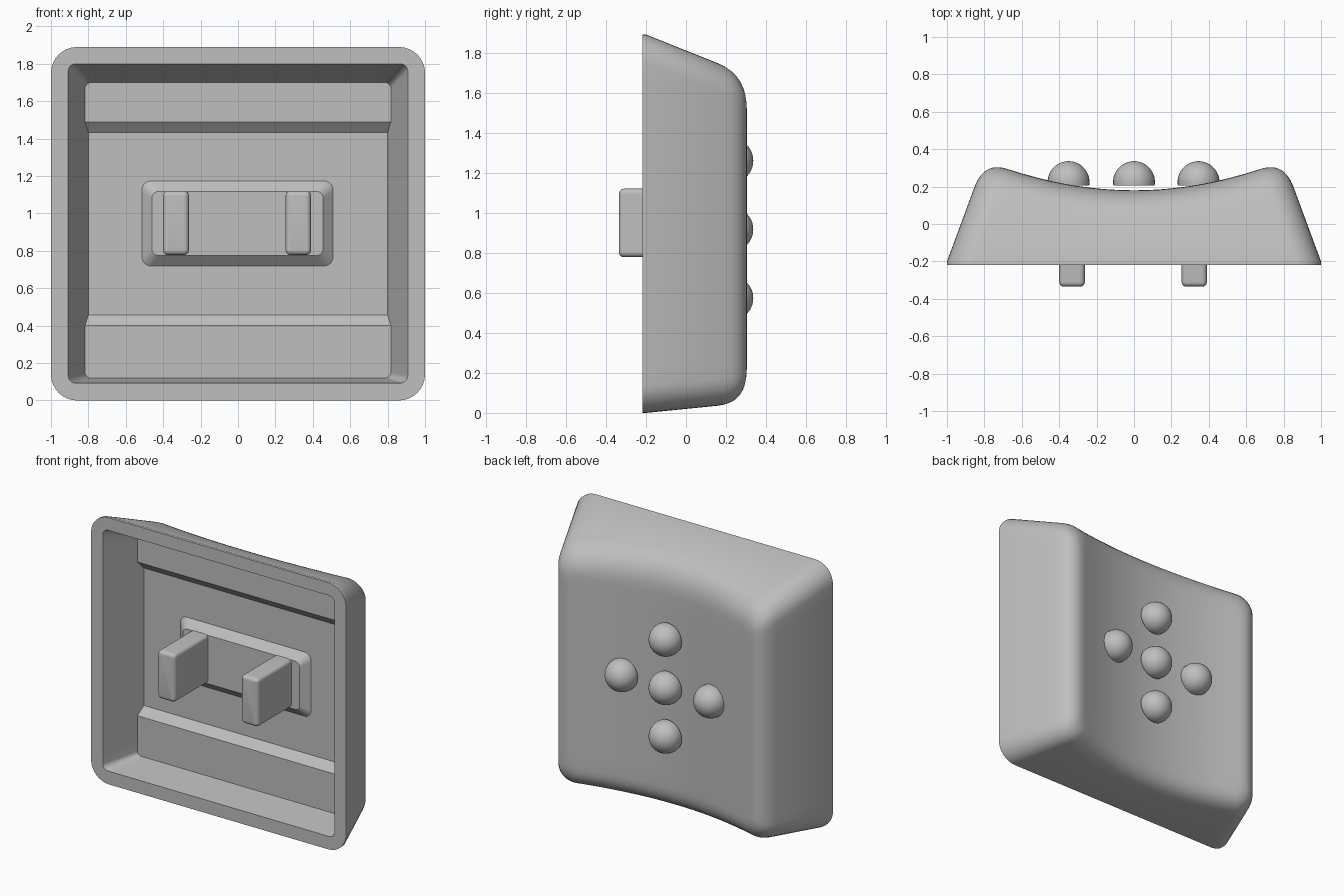
import bpy, bmesh, math
from mathutils import Vector

if "Cube" in bpy.data.objects:
    bpy.data.objects.remove(bpy.data.objects["Cube"])

grey = bpy.data.materials.new("light_grey")
grey.diffuse_color = (0.52, 0.52, 0.52, 1)
grey.use_nodes = True
grey.node_tree.nodes["Principled BSDF"].inputs["Base Color"].default_value = grey.diffuse_color


def finish(name, bm, angle=35):
    bmesh.ops.recalc_face_normals(bm, faces=bm.faces)
    me = bpy.data.meshes.new(name)
    bm.to_mesh(me)
    bm.free()
    me.materials.append(grey)
    ob = bpy.data.objects.new(name, me)
    bpy.context.collection.objects.link(ob)
    bpy.ops.object.select_all(action='DESELECT')
    ob.select_set(True)
    bpy.context.view_layer.objects.active = ob
    bpy.ops.object.shade_smooth_by_angle(angle=math.radians(angle))
    return ob


def rect(x0, x1, z0, z1, r, y, arc=8, side=20):
    """Rounded rectangle loop in the xz plane."""
    corners = [(x1 - r, z1 - r, 0), (x0 + r, z1 - r, 90),
               (x0 + r, z0 + r, 180), (x1 - r, z0 + r, 270)]
    arcs = []
    for cx, cz, a in corners:
        arcs.append([Vector((cx + r * math.cos(math.radians(a + 90 * i / arc)), y,
                             cz + r * math.sin(math.radians(a + 90 * i / arc))))
                     for i in range(arc + 1)])
    pts = []
    for k in range(4):
        p, q = arcs[k][-1], arcs[(k + 1) % 4][0]
        pts += arcs[k] + [p.lerp(q, i / side) for i in range(1, side)]
    return pts


def loft(name, rings, cap_start=False, cap_end=True, angle=35):
    bm = bmesh.new()
    loops = [[bm.verts.new(p) for p in ring] for ring in rings]
    n = len(loops[0])
    for a, b in zip(loops, loops[1:]):
        for i in range(n):
            j = (i + 1) % n
            bm.faces.new((a[i], a[j], b[j], b[i]))
    if cap_start:
        bm.faces.new(loops[0])
    if cap_end:
        bm.faces.new(loops[-1])
    return finish(name, bm, angle)


def dish(x):
    return 0.18 + x * x / 4


# Cap shell: cavity, rim, tapered walls, rounded edge and dished face
cavity = [rect(-0.80, 0.80, 0.125, 1.68, 0.03, 0.09),
          rect(-0.908, 0.908, 0.093, 1.80, 0.04, -0.218)]
base = rect(-1, 1, 0, 1.89, 0.14, -0.218)
lip = rect(-1, 1, 0, 1.89, 0.14, -0.2)
virtual = rect(-0.815, 0.815, 0.05, 1.69, 0.13, 0.3)
inner = rect(-0.665, 0.665, 0.19, 1.55, 0.05, 0)
edge, low = [], []
for p, q in zip(lip, virtual):
    y = 0.3
    for _ in range(8):
        e = p.lerp(q, (y + 0.2) / 0.5)
        y = dish(e.x)
    edge.append(p.lerp(q, (y + 0.2) / 0.5))
    low.append(p.lerp(q, (y - 0.14 + 0.2) / 0.5))
for p in inner:
    p.y = dish(p.x)
rounding = []
for s in range(9):
    t = s / 8
    rounding.append([a * (1 - t) ** 2 + e * 2 * t * (1 - t) + b * t * t
                     for a, e, b in zip(low, edge, inner)])
face = []
for k in range(1, 9):
    s = 1 - k / 8 * 0.995
    face.append([Vector((p.x * s, dish(p.x * s), 0.87 + (p.z - 0.87) * s)) for p in inner])
loft("cap_shell", cavity + [base, lip] + rounding + face, cap_start=True)


# Shallow shelves along the top and bottom of the cavity
def shelf(name, profile):
    bm = bmesh.new()
    ends = [[bm.verts.new((x, y, z)) for y, z in profile] for x in (-0.818, 0.818)]
    n = len(profile)
    for i in range(n):
        j = (i + 1) % n
        bm.faces.new((ends[0][i], ends[0][j], ends[1][j], ends[1][i]))
    for e in ends:
        bm.faces.new(e)
    finish(name, bm, 20)


shelf("lower_shelf", [(0.04, 0.118), (0.04, 0.40), (0.092, 0.46), (0.092, 0.118)])
shelf("upper_shelf", [(0.04, 1.70), (0.04, 1.49), (0.092, 1.43), (0.092, 1.70)])

# Raised mounting pad
loft("mounting_pad", [rect(-0.515, 0.51, 0.718, 1.175, 0.05, 0.091),
                      rect(-0.46, 0.455, 0.775, 1.118, 0.035, 0.04)], angle=25)

# Two clip stems
for name, x0, x1 in (("left_stem", -0.40, -0.263), ("right_stem", 0.255, 0.39)):
    rings = [rect(x0, x1, 0.778, 1.12, 0.025, 0.06)]
    for i in range(6):
        a = math.radians(18 * i)
        d = 0.025 * (1 - math.cos(a))
        rings.append(rect(x0 + d, x1 - d, 0.778 + d, 1.12 - d, 0.026 - d,
                          -0.31 - 0.025 * math.sin(a)))
    loft(name, rings)

# Five domed bumps in a cross
for name, x, z in (("middle", 0, 0.917), ("left", -0.35, 0.917), ("right", 0.345, 0.917),
                   ("upper", 0, 1.26), ("lower", 0, 0.573)):
    rings = []
    for i in range(13):
        a = math.radians(-10 + 99.5 * i / 12)
        rings.append([Vector((x + 0.112 * math.cos(a) * math.cos(u), 0.224 + 0.112 * math.sin(a),
                              z + 0.112 * math.cos(a) * math.sin(u)))
                      for u in (math.tau * k / 32 for k in range(32))])
    loft(name + "_bump", rings, cap_start=True)
